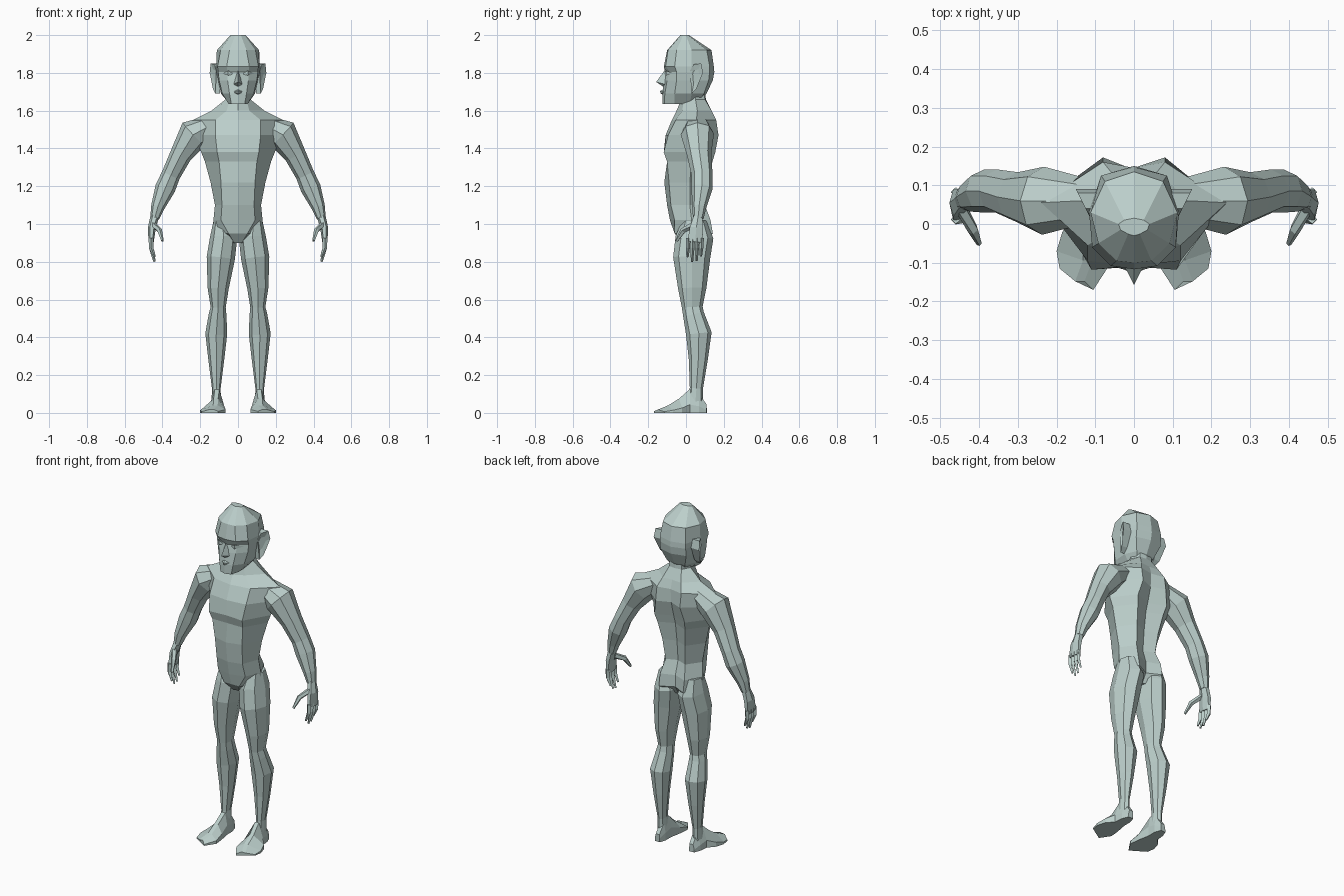
import bpy, bmesh, math
from mathutils import Vector

skin = bpy.data.materials.new("pale grey green")
skin.diffuse_color = (0.50, 0.62, 0.595, 1)


def make(name, verts, faces, mirror=False):
    """Flat shaded object from points and faces, optionally mirrored across x."""
    bm = bmesh.new()
    vs = [bm.verts.new(v) for v in verts]
    for f in faces:
        bm.faces.new([vs[i] for i in f])
    bmesh.ops.recalc_face_normals(bm, faces=bm.faces)
    me = bpy.data.meshes.new(name)
    bm.to_mesh(me)
    bm.free()
    me.materials.append(skin)
    ob = bpy.data.objects.new(name, me)
    bpy.context.collection.objects.link(ob)
    if mirror:
        ob.modifiers.new("mirror", 'MIRROR').use_mirror_merge = False
    return ob


def loft(name, rings, mirror=False):
    """Skin equal length rings and cap both ends."""
    n = len(rings[0])
    faces = [tuple(range(n)), tuple((len(rings) - 1) * n + i for i in range(n))]
    for r in range(len(rings) - 1):
        for i in range(n):
            a, b = r * n + i, r * n + (i + 1) % n
            faces.append((a, b, b + n, a + n))
    return make(name, [p for ring in rings for p in ring], faces, mirror)


def half_loft(name, levels):
    """Levels are z, front y, (x, y) side points..., back y; x is mirrored."""
    rings = []
    for z, front, *mid, back in levels:
        rings.append([(0, front, z)] + [(x, y, z) for x, y in mid] + [(0, back, z)]
                     + [(-x, y, z) for x, y in reversed(mid)])
    return loft(name, rings)


def tube(name, stations, sides=8):
    """Limb through stations x, y, z, in-plane radius, depth radius."""
    pts = [Vector(s[:3]) for s in stations]
    rings = []
    for k, s in enumerate(stations):
        t = pts[min(k + 1, len(pts) - 1)] - pts[max(k - 1, 0)]
        u = Vector((0, 1, 0)).cross(t).normalized()
        v = t.cross(u).normalized()
        rings.append([pts[k] + u * s[3] * math.cos(2 * math.pi * i / sides)
                      + v * s[4] * math.sin(2 * math.pi * i / sides) for i in range(sides)])
    return loft(name, rings, True)


# Torso and neck
half_loft("torso", [
    (0.90, -0.02, (0.02, -0.02), (0.03, 0.03), (0.03, 0.08), 0.07),
    (0.95, -0.06, (0.05, -0.06), (0.13, 0.03), (0.08, 0.142), 0.10),
    (1.02, -0.085, (0.09, -0.06), (0.13, 0.03), (0.08, 0.13), 0.10),
    (1.10, -0.10, (0.085, -0.08), (0.122, 0.02), (0.065, 0.10), 0.075),
    (1.22, -0.115, (0.09, -0.09), (0.145, 0.02), (0.075, 0.115), 0.085),
    (1.33, -0.10, (0.10, -0.10), (0.175, 0.03), (0.09, 0.14), 0.10),
    (1.38, -0.11, (0.11, -0.118), (0.195, 0.03), (0.10, 0.155), 0.115),
    (1.47, -0.108, (0.12, -0.095), (0.23, 0.05), (0.08, 0.172), 0.14),
    (1.55, -0.075, (0.12, -0.055), (0.24, 0.055), (0.08, 0.16), 0.145),
    (1.60, -0.05, (0.06, -0.02), (0.14, 0.06), (0.06, 0.135), 0.13),
    (1.66, -0.025, (0.045, -0.01), (0.065, 0.05), (0.04, 0.10), 0.105),
    (1.75, -0.025, (0.04, -0.01), (0.06, 0.05), (0.04, 0.09), 0.10)])

# Head with recessed eye line
half_loft("head", [
    (1.635, -0.125, (0.035, -0.115), (0.05, -0.06), (0.045, 0.02), (0.03, 0.06), 0.07),
    (1.69, -0.125, (0.045, -0.112), (0.083, -0.06), (0.09, 0.03), (0.06, 0.095), 0.108),
    (1.76, -0.117, (0.055, -0.10), (0.10, -0.05), (0.105, 0.03), (0.085, 0.12), 0.142),
    (1.805, -0.112, (0.055, -0.086), (0.105, -0.05), (0.115, 0.03), (0.085, 0.125), 0.15),
    (1.835, -0.117, (0.06, -0.108), (0.108, -0.06), (0.116, 0.03), (0.085, 0.125), 0.147),
    (1.92, -0.10, (0.045, -0.095), (0.092, -0.05), (0.112, 0.03), (0.075, 0.11), 0.135),
    (2.00, -0.03, (0.015, -0.026), (0.035, -0.015), (0.04, 0.0), (0.025, 0.01), 0.015)])

# Nose
make("nose", [(0, -0.112, 1.815), (0, -0.158, 1.752), (0.026, -0.105, 1.738),
              (-0.026, -0.105, 1.738), (0, -0.122, 1.728)],
     [(0, 1, 2), (0, 3, 1), (1, 4, 2), (1, 3, 4), (0, 2, 4, 3)])

# Lips
make("lips", [(-0.03, -0.112, 1.70), (0.03, -0.112, 1.70), (0, -0.115, 1.715),
              (0, -0.115, 1.68), (0, -0.138, 1.704), (0, -0.134, 1.69)],
     [(0, 2, 4), (2, 1, 4), (0, 4, 5), (4, 1, 5), (0, 5, 3), (5, 1, 3), (0, 3, 1, 2)])

# Eyes
make("eye", [(0.022, -0.098, 1.795), (0.052, -0.106, 1.812), (0.085, -0.067, 1.798),
             (0.052, -0.106, 1.786), (0.052, -0.08, 1.797)],
     [(0, 1, 3), (1, 2, 3), (0, 4, 1), (1, 4, 2), (2, 4, 3), (3, 4, 0)], True)

# Ears: a slab flaring outwards to the back
ear_outline = [(0.02, 1.81), (0.04, 1.845), (0.08, 1.85), (0.09, 1.80), (0.055, 1.715), (0.03, 1.69)]
loft("ear", [[(0.095, y, z) for y, z in ear_outline],
             [(0.115 + 0.5 * (y - 0.02), y, z) for y, z in ear_outline],
             [(0.11 + 0.35 * (y - 0.02), 0.05 + (y - 0.05) * 0.5, 1.785 + (z - 1.785) * 0.5)
              for y, z in ear_outline]], True)

# Legs
tube("leg", [
    (0.085, 0.045, 1.02, 0.045, 0.065), (0.076, 0.045, 0.93, 0.072, 0.10),
    (0.091, 0.03, 0.82, 0.075, 0.098), (0.105, 0.033, 0.66, 0.056, 0.075),
    (0.105, 0.033, 0.56, 0.040, 0.055), (0.108, 0.04, 0.52, 0.047, 0.056),
    (0.115, 0.068, 0.42, 0.058, 0.068), (0.115, 0.065, 0.28, 0.042, 0.05),
    (0.115, 0.055, 0.13, 0.023, 0.035), (0.115, 0.05, 0.06, 0.025, 0.04)])

# Feet: heel to toes as inner y, outer y, inner x, outer x, height
foot = []
for yi, yo, xi, xo, h in [(0.11, 0.108, 0.098, 0.13, 0.045), (0.07, 0.07, 0.085, 0.145, 0.10),
                          (0.02, 0.02, 0.085, 0.15, 0.125), (-0.05, -0.02, 0.072, 0.185, 0.075),
                          (-0.11, -0.07, 0.066, 0.20, 0.04), (-0.17, -0.115, 0.105, 0.192, 0.018)]:
    xm, ym = xi * 0.6 + xo * 0.4, yi * 0.6 + yo * 0.4
    foot.append([(xi, yi, 0), (xo, yo, 0), (xo, yo, h * 0.35), (xm + 0.012, ym, h),
                 (xm - 0.012, ym, h), (xi, yi, h * 0.45)])
loft("foot", foot, True)

# Arms
tube("arm", [
    (0.13, 0.06, 1.53, 0.05, 0.06), (0.235, 0.06, 1.475, 0.085, 0.088),
    (0.303, 0.07, 1.365, 0.058, 0.064), (0.355, 0.085, 1.26, 0.050, 0.056),
    (0.385, 0.085, 1.19, 0.054, 0.056), (0.425, 0.07, 1.09, 0.036, 0.038),
    (0.441, 0.065, 1.03, 0.024, 0.028)])

# Hands
tube("palm", [(0.441, 0.065, 1.04, 0.023, 0.027), (0.456, 0.055, 0.98, 0.021, 0.04),
              (0.460, 0.048, 0.905, 0.014, 0.046)], 6)
for i, (y, tip) in enumerate([(0.012, 0.825), (0.036, 0.80), (0.06, 0.805), (0.083, 0.83)]):
    tube("finger_%d" % (i + 1), [
        (0.460, y, 0.925, 0.013, 0.012), (0.460, y - 0.002, 0.875, 0.012, 0.011),
        (0.442, y - 0.004, tip, 0.006, 0.006)], 4)
tube("thumb", [(0.446, 0.04, 0.995, 0.016, 0.018), (0.415, -0.015, 0.965, 0.014, 0.016),
               (0.400, -0.05, 0.91, 0.007, 0.008)], 5)
